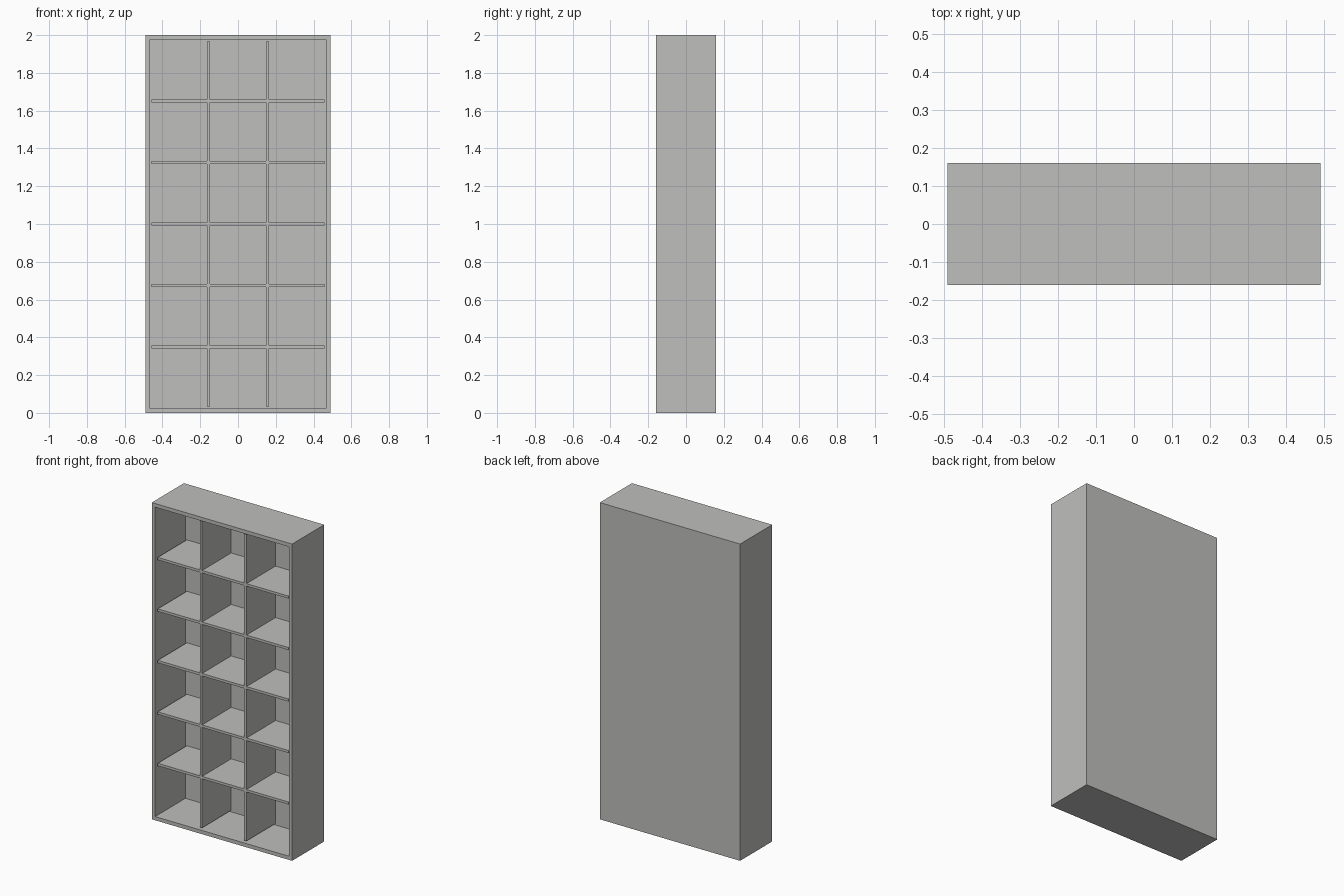
import bpy
import bmesh

if "Cube" in bpy.data.objects:
    bpy.data.objects.remove(bpy.data.objects["Cube"])

W, D, H = 0.98, 0.32, 2.0      # outer size
FRAME = 0.033                  # outer board thickness
BOARD = 0.016                  # inner board thickness
BACK = 0.018                   # back panel thickness
RECESS = 0.012                 # inner boards sit behind the frame edge
COLS, ROWS = 3, 6

grey = bpy.data.materials.new("light_grey")
grey.diffuse_color = (0.52, 0.52, 0.51, 1)
grey.use_nodes = True
grey.node_tree.nodes["Principled BSDF"].inputs["Base Color"].default_value = grey.diffuse_color


def finish(name, bm):
    bmesh.ops.recalc_face_normals(bm, faces=bm.faces[:])
    mesh = bpy.data.meshes.new(name)
    bm.to_mesh(mesh)
    bm.free()
    mesh.materials.append(grey)
    obj = bpy.data.objects.new(name, mesh)
    bpy.context.collection.objects.link(obj)
    return obj


def board_edges(lo, hi, cells):
    """Alternating cell and board boundaries between lo and hi."""
    cell = (hi - lo - (cells - 1) * BOARD) / cells
    edges = []
    for i in range(cells):
        start = lo + i * (cell + BOARD)
        edges += [start, start + cell]
    return edges


# Cabinet: a box whose front is inset and pushed in, leaving frame and back
bm = bmesh.new()
bmesh.ops.create_cube(bm, size=1)
for v in bm.verts:
    v.co = (v.co.x * W, v.co.y * D, (v.co.z + 0.5) * H)
bm.normal_update()
front = min(bm.faces, key=lambda f: f.normal.y)
bmesh.ops.inset_region(bm, faces=[front], thickness=FRAME)
pocket = bmesh.ops.extrude_discrete_faces(bm, faces=[front])["faces"][0]
for v in pocket.verts:
    v.co.y = D / 2 - BACK
finish("cabinet_frame", bm)

# Shelf lattice: every strip between the cells, extruded to the back panel
bm = bmesh.new()
xs = board_edges(-W / 2 + FRAME, W / 2 - FRAME, COLS)
zs = board_edges(FRAME, H - FRAME, ROWS)
y_front = -D / 2 + RECESS
grid = [[bm.verts.new((x, y_front, z)) for z in zs] for x in xs]
for i in range(len(xs) - 1):
    for j in range(len(zs) - 1):
        if i % 2 or j % 2:
            bm.faces.new((grid[i][j], grid[i + 1][j],
                          grid[i + 1][j + 1], grid[i][j + 1]))
bmesh.ops.delete(bm, geom=[v for v in bm.verts if not v.link_faces], context='VERTS')
ext = bmesh.ops.extrude_face_region(bm, geom=bm.faces[:], use_keep_orig=True)["geom"]
for v in ext:
    if isinstance(v, bmesh.types.BMVert):
        v.co.y = D / 2 - BACK
finish("shelf_dividers", bm)
